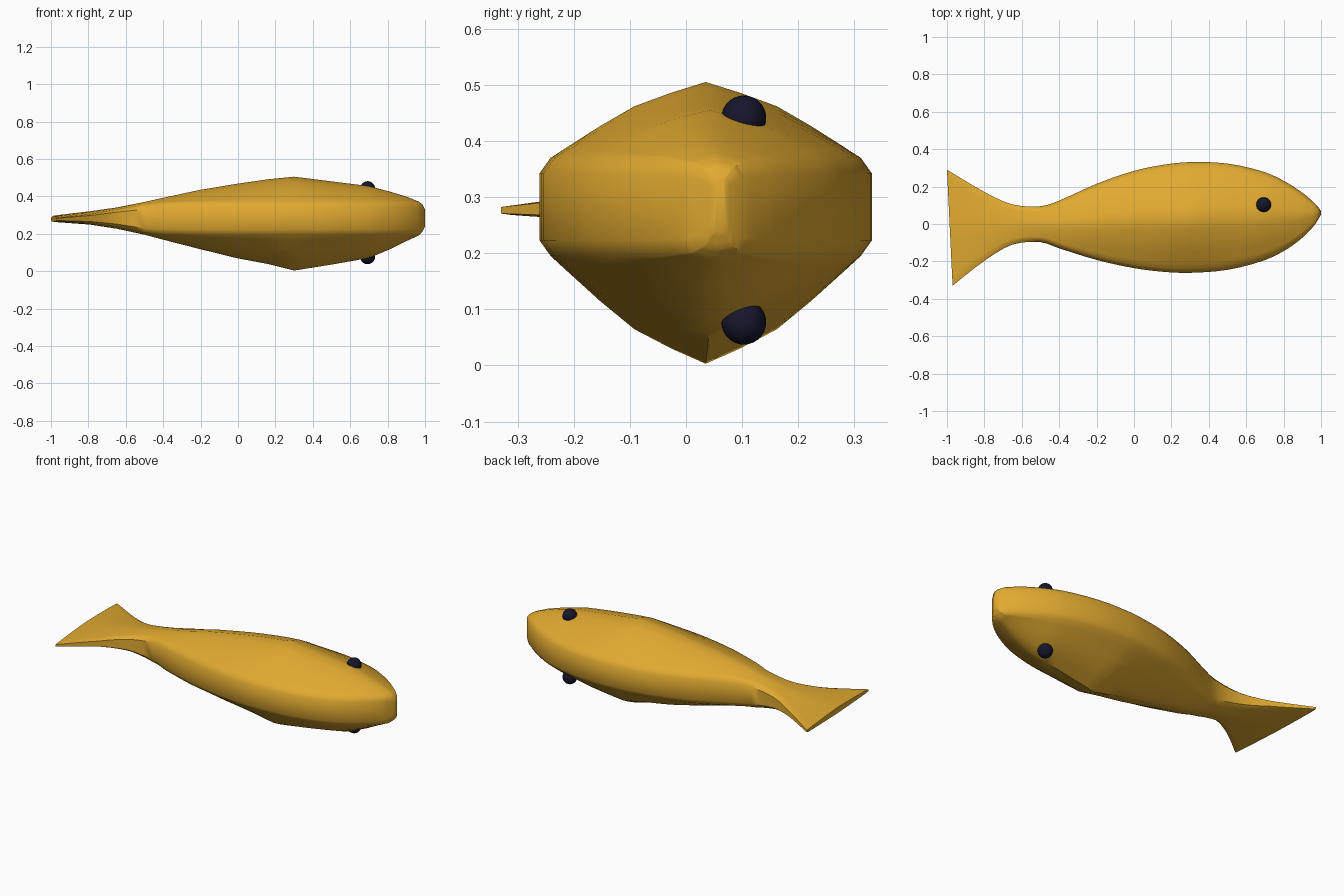
import bpy, bmesh

if "Cube" in bpy.data.objects:
    bpy.data.objects.remove(bpy.data.objects["Cube"])


def material(name, color):
    m = bpy.data.materials.new(name)
    m.diffuse_color = color
    m.use_nodes = True
    m.node_tree.nodes["Principled BSDF"].inputs["Base Color"].default_value = m.diffuse_color
    return m


gold = material("gold", (0.75, 0.40, 0.03, 1))
black = material("dark", (0.008, 0.008, 0.025, 1))

# Stations tail to nose: x, y top, y bottom, crown top z, crown bottom z, rim top z, rim bottom z
stations = [
    (-1.00, 0.29, -0.33, 0.297, 0.263, 0.285, 0.268),
    (-0.80, 0.17, -0.19, 0.32, 0.249, 0.305, 0.258),
    (-0.65, 0.105, -0.11, 0.34, 0.227, 0.33, 0.237),
    (-0.50, 0.095, -0.097, 0.37, 0.195, 0.355, 0.205),
    (-0.40, 0.125, -0.13, 0.392, 0.168, 0.365, 0.198),
    (-0.20, 0.215, -0.192, 0.435, 0.117, 0.37, 0.195),
    (0.00, 0.284, -0.236, 0.468, 0.068, 0.37, 0.195),
    (0.16, 0.317, -0.256, 0.491, 0.038, 0.37, 0.195),
    (0.30, 0.331, -0.261, 0.505, 0.003, 0.37, 0.195),
    (0.50, 0.323, -0.245, 0.48, 0.035, 0.37, 0.195),
    (0.70, 0.277, -0.193, 0.455, 0.07, 0.37, 0.195),
    (0.82, 0.22, -0.133, 0.423, 0.12, 0.37, 0.195),
    (0.91, 0.16, -0.065, 0.395, 0.165, 0.37, 0.195),
    (0.965, 0.112, -0.006, 0.372, 0.19, 0.362, 0.20),
    (0.985, 0.09, 0.025, 0.358, 0.208, 0.352, 0.212),
    (1.00, 0.07, 0.05, 0.33, 0.24, 0.33, 0.24),
]


def spline(a, b, c, d, t):
    # tangents respect uneven station spacing
    h = c[0] - b[0]
    out = [b[0] + h * t]
    for k in range(1, 7):
        if k < 3:
            m0 = (c[k] - a[k]) / (c[0] - a[0]) * h
            m1 = (d[k] - b[k]) / (d[0] - b[0]) * h
            out.append((2*t**3 - 3*t*t + 1) * b[k] + (t**3 - 2*t*t + t) * m0
                       + (3*t*t - 2*t**3) * c[k] + (t**3 - t*t) * m1)
        else:
            out.append(b[k] + (c[k] - b[k]) * t)
    return out


rows = []
n = len(stations)
for i in range(n - 1):
    a, b, c, d = (stations[max(0, min(n - 1, j))] for j in (i - 1, i, i + 1, i + 2))
    rows += [spline(a, b, c, d, k / 3) for k in range(3)]
rows.append(list(stations[-1]))

# Crown shape across the half width: fraction of width, fraction of height
dome = [(1.0, 0.0), (0.88, 0.16), (0.68, 0.42), (0.46, 0.68), (0.22, 0.86)]
half = dome + [(0.0, 1.0)] + [(-t, f) for t, f in reversed(dome)]


def section(row):
    x, yt, yb, zt, zb, rt, rb = row
    c, w = (yt + yb) / 2, (yt - yb) / 2
    inset = min(0.02, 0.2 * w)
    mid, wall = (rt + rb) / 2, (rt - rb) * 0.34
    pts = [(c + w, mid + wall)]
    pts += [(c + t * (w - inset), rt + (zt - rt) * f) for t, f in half]
    pts += [(c - w, mid + wall), (c - w, mid - wall)]
    pts += [(c - t * (w - inset), rb + (zb - rb) * f) for t, f in half]
    pts.append((c + w, mid - wall))
    # tail edge is slightly slanted
    slant = max(0, (-0.65 - x) / 0.35)
    return [(x + slant * 0.03 * (0.29 - y) / 0.62, y, z) for y, z in pts]


# Fish body with tail, lofted along x
bm = bmesh.new()
rings = [[bm.verts.new(p) for p in section(r)] for r in rows]
for r0, r1 in zip(rings, rings[1:]):
    for j in range(len(r0)):
        k = (j + 1) % len(r0)
        bm.faces.new((r0[j], r0[k], r1[k], r1[j]))
bm.faces.new(rings[0])
bm.faces.new(rings[-1])
bmesh.ops.recalc_face_normals(bm, faces=bm.faces)
mesh = bpy.data.meshes.new("fish_body")
bm.to_mesh(mesh)
bm.free()
body = bpy.data.objects.new("fish_body", mesh)
bpy.context.collection.objects.link(body)
mesh.materials.append(gold)
bpy.context.view_layer.objects.active = body
body.select_set(True)
bpy.ops.object.shade_smooth_by_angle(angle=0.7)

# Eyes, one on each flank
for name, z in (("upper_eye", 0.441), ("lower_eye", 0.077)):
    bpy.ops.mesh.primitive_uv_sphere_add(segments=24, ring_count=14, radius=0.04,
                                         location=(0.693, 0.103, z))
    eye = bpy.context.object
    eye.name = name
    eye.data.materials.append(black)
    bpy.ops.object.shade_smooth()
